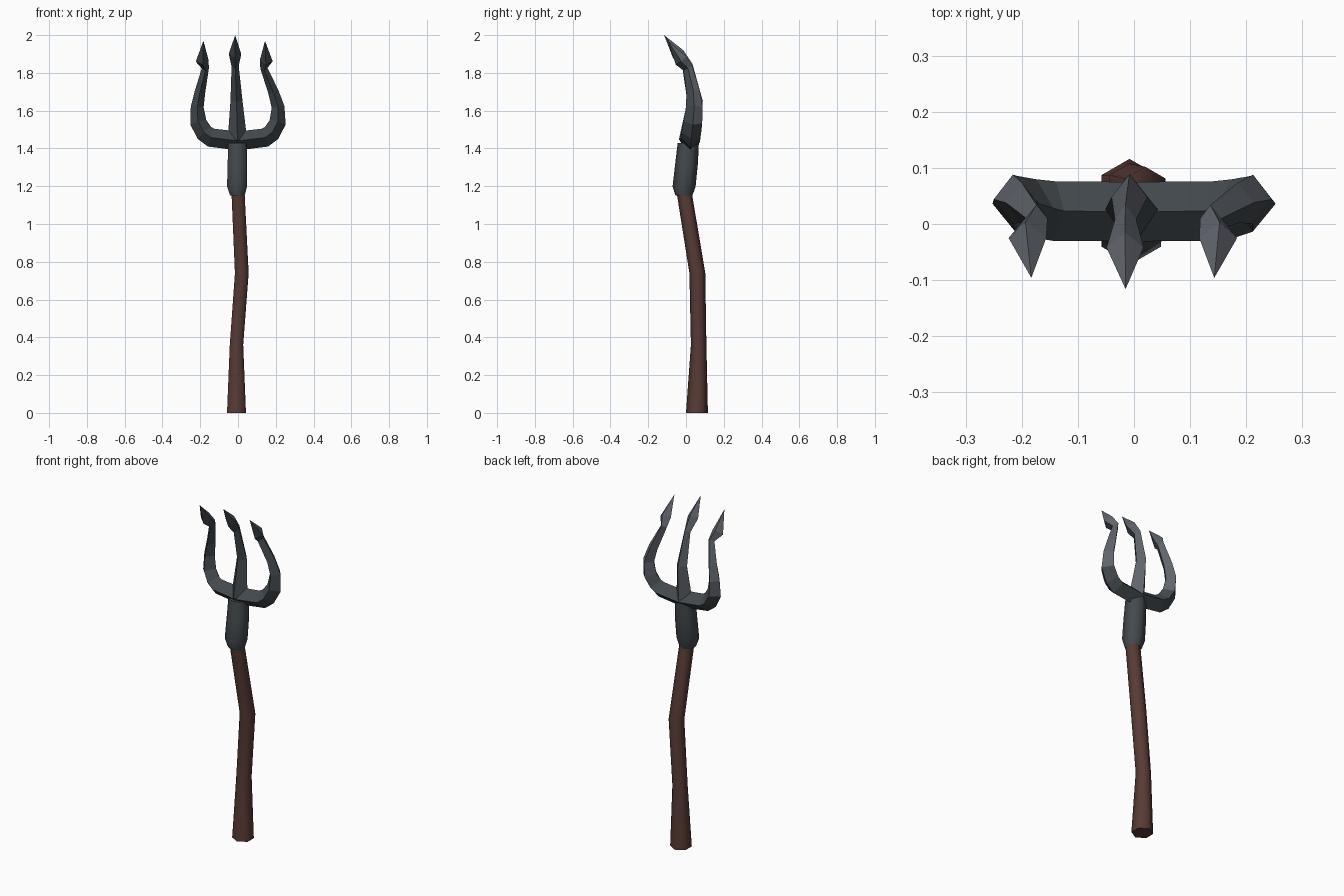
import bpy, bmesh, math
from mathutils import Vector

if "Cube" in bpy.data.objects:
    bpy.data.objects.remove(bpy.data.objects["Cube"])


def material(name, rgb):
    m = bpy.data.materials.new(name)
    m.diffuse_color = (*rgb, 1)
    m.use_nodes = True
    m.node_tree.nodes["Principled BSDF"].inputs["Base Color"].default_value = m.diffuse_color
    return m


steel = material("dark steel", (0.056, 0.067, 0.076))
light_steel = material("light steel", (0.115, 0.127, 0.148))
wood = material("dark brown wood", (0.098, 0.043, 0.034))


def loft(name, rings, mats, smooth=False):
    """Skin a list of equal-length rings, cap both ends."""
    bm = bmesh.new()
    vs = [[bm.verts.new(p) for p in r] for r in rings]
    n = len(vs[0])
    for a, b in zip(vs, vs[1:]):
        for i in range(n):
            j = (i + 1) % n
            bm.faces.new((a[i], a[j], b[j], b[i]))
    bm.faces.new(vs[0][::-1])
    bm.faces.new(vs[-1])
    bmesh.ops.remove_doubles(bm, verts=bm.verts, dist=0.0005)
    bmesh.ops.recalc_face_normals(bm, faces=bm.faces)
    # worn, lighter steel on the rear faces of the upper prongs
    if len(mats) > 1:
        for f in bm.faces:
            if f.calc_center_median().z > 1.53 and f.normal.y > 0.05:
                f.material_index = 1
    me = bpy.data.meshes.new(name)
    bm.to_mesh(me)
    bm.free()
    for m in mats:
        me.materials.append(m)
    ob = bpy.data.objects.new(name, me)
    bpy.context.collection.objects.link(ob)
    if smooth:
        bpy.ops.object.select_all(action='DESELECT')
        ob.select_set(True)
        bpy.context.view_layer.objects.active = ob
        bpy.ops.object.shade_smooth_by_angle(angle=math.radians(65))
    return ob


def hex_ring(x, y, z, r):
    return [(x + r * math.sin(k * math.pi / 3), y + r * math.cos(k * math.pi / 3), z)
            for k in range(6)]


def prong(name, stations):
    """Diamond section swept along (x, y, z, half width, half depth)."""
    pts = [Vector(s[:3]) for s in stations]
    rings = []
    for i, (p, s) in enumerate(zip(pts, stations)):
        t = Vector()
        if i:
            t += (p - pts[i - 1]).normalized()
        if i < len(pts) - 1:
            t += (pts[i + 1] - p).normalized()
        t.normalize()
        side = Vector((0, 1, 0)).cross(t).normalized()
        deep = t.cross(side)
        rings.append([p + side * s[3], p + deep * s[4], p - side * s[3], p - deep * s[4]])
    return loft(name, rings, [steel, light_steel])


# crooked wooden shaft
loft("shaft", [hex_ring(*s) for s in (
    (-0.008, 0.058, 0.0, 0.058), (-0.008, 0.067, 0.36, 0.041),
    (0.02, 0.06, 0.74, 0.042), (0.0, -0.01, 1.17, 0.04))], [wood], True)

# steel socket
loft("socket", [hex_ring(*s) for s in (
    (-0.003, -0.011, 1.15, 0.045), (-0.005, -0.01, 1.2, 0.061),
    (-0.003, 0.003, 1.32, 0.06), (-0.003, 0.012, 1.43, 0.056))], [steel], True)

# middle prong
prong("middle_prong", [
    (-0.003, 0.01, 1.39, 0.012, 0.01), (-0.003, 0.018, 1.44, 0.052, 0.056),
    (-0.008, 0.048, 1.65, 0.032, 0.041), (-0.015, 0.008, 1.835, 0.019, 0.029),
    (-0.016, -0.042, 1.9, 0.033, 0.034), (-0.015, -0.116, 2.0, 0, 0)])

# curved side prongs, the tops leaning a little to the left
for name, sx in (("left_prong", -1), ("right_prong", 1)):
    prong(name, [(sx * x + lean, y, z, w, d) for x, y, z, w, d, lean in (
        (0.0, 0.022, 1.44, 0.05, 0.053, 0), (0.142, 0.023, 1.457, 0.05, 0.053, 0),
        (0.178, 0.028, 1.482, 0.047, 0.052, 0), (0.21, 0.036, 1.538, 0.044, 0.05, 0),
        (0.214, 0.044, 1.62, 0.034, 0.044, -0.002), (0.194, 0.038, 1.7, 0.028, 0.036, -0.007),
        (0.155, 0.01, 1.825, 0.019, 0.027, -0.018),
        (0.17, -0.025, 1.865, 0.034, 0.036, -0.02),
        (0.163, -0.096, 1.97, 0, 0, -0.02))])
